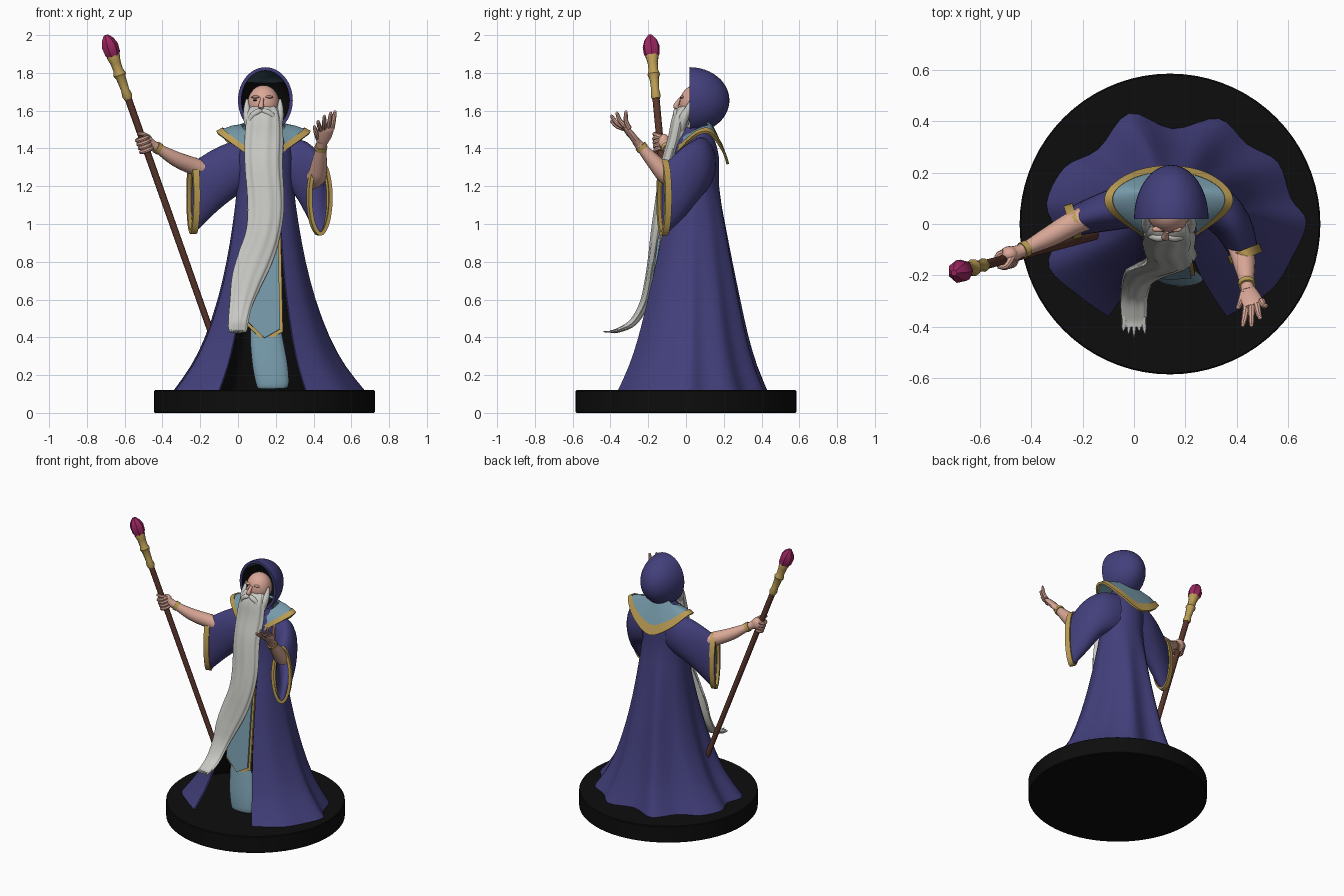
import bpy, bmesh, math
from mathutils import Vector, Matrix

if "Cube" in bpy.data.objects:
    bpy.data.objects.remove(bpy.data.objects["Cube"])


def mat(name, r, g, b):
    m = bpy.data.materials.new(name)
    m.diffuse_color = (r, g, b, 1)
    m.use_nodes = True
    m.node_tree.nodes["Principled BSDF"].inputs["Base Color"].default_value = m.diffuse_color
    return m


PURPLE = mat("purple cloth", .055, .05, .2)
TEAL = mat("pale teal cloth", .18, .32, .4)
DTEAL = mat("dark teal lining", .035, .07, .09)
GOLD = mat("gold trim", .5, .34, .09)
SKIN = mat("skin", .7, .39, .31)
HAIR = mat("grey beard", .58, .58, .55)
WOOD = mat("brown wood", .1, .037, .024)
GEM = mat("magenta gem", .33, .02, .12)
BLACK = mat("black", .004, .004, .004)
TAU = math.tau


def finish(name, bm, mats):
    bmesh.ops.recalc_face_normals(bm, faces=bm.faces[:])
    me = bpy.data.meshes.new(name)
    bm.to_mesh(me)
    bm.free()
    for m in mats:
        me.materials.append(m)
    ob = bpy.data.objects.new(name, me)
    bpy.context.collection.objects.link(ob)
    return ob


def solidify(ob, thick, inner=0):
    s = ob.modifiers.new("thickness", 'SOLIDIFY')
    s.thickness, s.offset, s.material_offset = thick, -1, inner


def spline(pts, k):
    out, n = [], len(pts)
    for i in range(n - 1):
        q = [pts[max(0, min(n - 1, i + o))] for o in (-1, 0, 1, 2)]
        for s in range(k):
            t = s / k
            out.append(tuple(.5 * (2*b + (c-a)*t + (2*a-5*b+4*c-d)*t*t + (3*b-a-3*c+d)*t**3)
                             for a, b, c, d in zip(*q)))
    return out + [tuple(pts[-1])]


def loft(name, rings, mats, closed=True, caps=False, pick=lambda i: 0):
    bm = bmesh.new()
    vs = [[bm.verts.new(p) for p in r] for r in rings]
    n = len(vs[0])
    for i in range(len(vs) - 1):
        for j in range(n if closed else n - 1):
            k = (j + 1) % n
            f = bm.faces.new((vs[i][j], vs[i][k], vs[i+1][k], vs[i+1][j]))
            f.material_index = pick(i)
    if caps:
        bm.faces.new(vs[0])
        bm.faces.new(vs[-1])
    return finish(name, bm, mats)


def tube(name, rows, m, k=4, n=12, ref=(1, 0, 0), groove=0):
    """Rows are x, y, z, half width along ref, half thickness."""
    rows = spline([r if len(r) == 5 else (*r, r[3]) for r in rows], k)
    P, rings = [Vector(r[:3]) for r in rows], []
    for i, r in enumerate(rows):
        t = (P[min(i + 1, len(P) - 1)] - P[max(i - 1, 0)]).normalized()
        u = Vector(ref)
        u = (u - t * u.dot(t)).normalized()
        v = t.cross(u)
        ring = []
        for j in range(n):
            a = TAU * j / n
            g = 1 + groove * math.cos(9 * a + .5 * math.sin(i * .35))
            ring.append(P[i] + u * r[3] * g * math.cos(a) + v * r[4] * g * math.sin(a))
        rings.append(ring)
    return loft(name, rings, [m], caps=True)


def ball(name, loc, size, m, seg=20):
    bm = bmesh.new()
    bmesh.ops.create_uvsphere(bm, u_segments=seg, v_segments=seg // 2, radius=1,
                              matrix=Matrix.Translation(loc) @ Matrix.Diagonal((*size, 1)))
    return finish(name, bm, [m])


# Round base
loft("base", [[(.14 + r*math.cos(TAU*j/72), r*math.sin(TAU*j/72), z) for j in range(72)]
              for r, z in ((.58, 0), (.585, .005), (.585, .115), (.58, .12))], [BLACK], caps=True)

# Robe: a wavy hem gathered into an oval chest, open at the front
hem = spline([(-.1, -.36), (-.2, -.29), (-.33, -.17), (-.3, -.04), (-.34, .08), (-.27, .22),
              (-.14, .29), (-.02, .43), (.15, .37), (.33, .41), (.44, .31), (.56, .24),
              (.61, .1), (.67, .01), (.62, -.12), (.53, -.26), (.36, -.36)], 4)
rings = []
for z, kx, ky, s in spline([(.12, 1, 1, 1), (.25, .73, .8, 1), (.4, .51, .63, 1), (.6, .31, .46, 1),
                            (.8, .17, .3, 1), (1, .07, .15, 1), (1.2, 0, 0, 1), (1.35, 0, 0, 1),
                            (1.45, 0, 0, .8), (1.51, 0, 0, .5)], 2):
    ring = []
    for x, y in hem:
        d = Vector((x - .15, y - .03)).normalized()
        tx, ty = .145 + .15 * s * d.x, .045 + .13 * s * d.y
        ring.append((tx + (x - tx) * kx, ty + (y - ty) * ky, z))
    rings.append(ring)
solidify(loft("robe", rings, [PURPLE, BLACK], closed=False), .012, 1)


# Wide hanging sleeves with gold cuffs: x, y, top, bottom, half width
def sleeve(name, rows):
    rows = spline(rows, 4)
    T = [Vector((b[0] - a[0], b[1] - a[1], 0)).normalized() for a, b in zip(rows, rows[1:])]
    T.append(T[-1])
    e = T[-1] * .035
    x, y, t, b, w = rows[-1]
    rows += [(x, y, t + .012, b - .012, w + .01), (x + e.x, y + e.y, t + .012, b - .012, w + .01)]
    T += [T[-1]] * 2
    rings = []
    for (x, y, t, b, w), d in zip(rows, T):
        rings.append([(x - d.y*w*math.cos(a), y + d.x*w*math.cos(a), (t+b)/2 + (t-b)/2*math.sin(a))
                      for a in (TAU * j / 28 for j in range(28))])
    n = len(rows)
    solidify(loft(name, rings, [PURPLE, GOLD, PURPLE, GOLD], pick=lambda i: int(i >= n - 3)), .02, 2)


sleeve("left_sleeve", [(.06, .08, 1.46, 1.18, .08), (-.02, .07, 1.44, 1.14, .085),
                       (-.12, .045, 1.40, 1.06, .075), (-.22, .015, 1.34, .96, .06)])
sleeve("right_sleeve", [(.23, .08, 1.46, 1.18, .08), (.32, .06, 1.45, 1.14, .085),
                        (.385, -.01, 1.41, 1.04, .075), (.425, -.1, 1.33, .95, .058)])

# Collar with gold edge, mirrored about the body line; offset, y, z
inner = [(.07, -.03, 1.47), (.11, .07, 1.51), (.11, .12, 1.53), (.07, .12, 1.55), (0, .13, 1.55)]
outer = [(.1, -.05, 1.375), (.23, .05, 1.47), (.235, .13, 1.48), (.14, .2, 1.39), (0, .225, 1.32)]


def around(half):
    return spline([(.135 - d, y, z) for d, y, z in half]
                  + [(.135 + d, y, z) for d, y, z in half[-2::-1]], 5)


A, B = around(inner), around(outer)
rings = [[Vector(a).lerp(Vector(b), t) + Vector((0, 0, h)) for a, b in zip(A, B)]
         for t, h in ((0, 0), (.4, .012), (.78, .008), (.79, .016), (1.03, .006))]
solidify(loft("collar", rings, [TEAL, GOLD], closed=False, pick=lambda i: int(i >= 2)), .014)

# Hood: half an egg cut flat at the face
bm = bmesh.new()
bmesh.ops.create_uvsphere(bm, u_segments=40, v_segments=24, radius=1,
                          matrix=Matrix.Translation((.145, .02, 1.655)) @ Matrix.Diagonal((.145, .21, .175, 1)))
bmesh.ops.bisect_plane(bm, geom=bm.verts[:] + bm.edges[:] + bm.faces[:], dist=1e-4,
                       plane_co=(0, .019, 0), plane_no=(0, -1, 0), clear_outer=True)
for f in bm.faces:
    f.material_index = int(f.calc_center_median().z > 1.765)
solidify(finish("hood", bm, [PURPLE, PURPLE, BLACK, DTEAL]), .018, 2)

# Head and face
ball("head", (.135, .05, 1.635), (.085, .085, .1), SKIN, 28)
tube("nose", [(.128, -.028, 1.665, .009), (.124, -.045, 1.64, .012), (.122, -.052, 1.622, .015),
              (.124, -.035, 1.608, .008)], SKIN, 3)
for i, x in enumerate((.093, .163)):
    ball(f"eye_{i}", (x, -.019, 1.655), (.013, .007, .005), BLACK, 12)
    ball(f"brow_{i}", (x, -.02, 1.672), (.024, .012, .008), SKIN, 12)

# Long swept beard, moustache and loose strands
tube("beard", [(.135, 0, 1.615, .07, .025), (.135, -.025, 1.565, .09, .045), (.135, -.05, 1.45, .1, .045),
               (.135, -.09, 1.3, .097, .045), (.145, -.125, 1.1, .095, .04), (.13, -.15, .95, .09, .036),
               (.09, -.17, .82, .09, .03), (.045, -.19, .7, .08, .028), (.015, -.22, .58, .06, .025),
               (0, -.28, .48, .052, .02), (0, -.36, .437, .048, .012), (0, -.4, .43, .035, .007)],
     HAIR, 5, 54, groove=.05)
for s in (-1, 1):
    tube("moustache", [(.127, -.045, 1.6, .012), (.127 + .03*s, -.052, 1.59, .018),
                       (.13 + .065*s, -.045, 1.555, .014), (.13 + .075*s, -.045, 1.49, .003)],
         HAIR, 4, 10, (0, 1, 0))
    tube("sideburn", [(.135 + .088*s, .03, 1.66, .006), (.135 + .088*s, .012, 1.61, .018),
                      (.135 + .08*s, -.015, 1.55, .025), (.135 + .075*s, -.03, 1.47, .006)], HAIR)
for i in range(5):
    x = -.036 + .018 * i
    tube(f"beard_strand_{i}", [(x, -.35, .44, .011, .007), (x*1.1, -.4, .43, .009, .005),
                               (x*1.2, -.415 - .012*(i % 3), .43, .002)], HAIR, 3, 8)


# Front cloth panels hanging in the robe opening
def panel(name, pts, y, m, thick=.012):
    bm = bmesh.new()
    bm.faces.new([bm.verts.new((px, y - .13 * (1 - pz), pz)) for px, pz in pts])
    solidify(finish(name, bm, [m]), thick)


panel("tabard_trim", [(.05, 1.02), (.225, 1.02), (.238, .43), (.14, .377), (.04, .47)], -.126, GOLD)
panel("tabard", [(.06, 1.02), (.212, 1.02), (.223, .445), (.14, .397), (.05, .485)], -.139, TEAL)
tube("under_tabard", [(.14, -.15, .55, .07, .02), (.15, -.18, .4, .085, .025), (.17, -.205, .25, .092, .028),
                      (.185, -.215, .15, .085, .028), (.187, -.215, .13, .07, .02)], TEAL, 4, 16)

# Staff with gold head and faceted gem
foot, tip = Vector((-.13, -.04, .39)), Vector((-.7, -.19, 2))


def shaft(name, rows, m, n=12):
    return tube(name, [(*foot.lerp(tip, t), r) for t, r in rows], m, 1, n)


shaft("staff", [(0, .017), (.8, .019)], WOOD)
shaft("staff_head", [(.79, .021), (.8, .027), (.82, .022), (.86, .026), (.87, .034), (.885, .026),
                     (.91, .028), (.93, .036), (.945, .03)], GOLD, 10)
shaft("gem", [(.915, .022), (.94, .043), (.965, .046), (.985, .034), (1, .012)], GEM, 7)

# Left arm gripping the staff
tube("left_arm", [(-.08, .06, 1.25, .045), (-.22, .01, 1.3, .047), (-.33, -.05, 1.345, .04),
                  (-.43, -.1, 1.405, .026), (-.475, -.118, 1.43, .032)], SKIN, 4, 16, (0, 0, 1))
tube("left_bracelet", [(-.415, -.093, 1.396, .032), (-.435, -.102, 1.408, .032)], GOLD, 1, 14, (0, 0, 1))
ball("left_palm", (-.485, -.118, 1.435), (.036, .032, .042), SKIN)
axis = (tip - foot).normalized()
e1 = Vector((0, 1, 0))
e1 = (e1 - axis * e1.dot(axis)).normalized()
e2 = axis.cross(e1)
for i in range(4):
    c = foot.lerp(tip, .622 + .0125 * i)
    arc = [c + (e1 * math.cos(a) + e2 * math.sin(a)) * .029 for a in (TAU * j / 8 for j in range(7))]
    tube(f"left_finger_{i}", [(*p, .012) for p in arc], SKIN, 2, 8, axis)
tube("left_thumb", [(-.475, -.13, 1.46, .014), (-.5, -.165, 1.475, .012), (-.53, -.165, 1.48, .008)],
     SKIN, 3, 8, (0, 0, 1))

# Right arm raised with an open hand
tube("right_arm", [(.37, .02, 1.22, .045), (.415, -.09, 1.25, .05), (.43, -.16, 1.32, .042),
                   (.44, -.24, 1.41, .026), (.445, -.265, 1.44, .03, .022)], SKIN, 4, 16)
tube("right_bracelet", [(.438, -.228, 1.397, .034), (.44, -.242, 1.414, .033)], GOLD, 1, 14)
tube("right_palm", [(.443, -.25, 1.42, .026, .02), (.452, -.28, 1.46, .04, .02),
                    (.465, -.31, 1.5, .042, .016), (.468, -.32, 1.515, .034, .01)], SKIN, 4, 14)
tips = [(.515, -.32, 1.6), (.492, -.37, 1.592), (.457, -.4, 1.575), (.423, -.4, 1.545), (.403, -.33, 1.52)]
roots = [(.497, -.3, 1.505), (.478, -.312, 1.51), (.457, -.318, 1.508), (.438, -.31, 1.5), (.425, -.268, 1.45)]
for i, (a, b) in enumerate(zip(roots, tips)):
    a, b = Vector(a), Vector(b)
    m = a.lerp(b, .5) + Vector((0, -.008, -.006))
    tube(f"right_finger_{i}", [(*a, .014), (*m, .012), (*a.lerp(b, .9), .009), (*b, .004)], SKIN, 3, 8)

# Apply thickness and smooth everything except sharp edges
bpy.ops.object.select_all(action='SELECT')
bpy.context.view_layer.objects.active = bpy.data.objects["base"]
bpy.ops.object.convert(target='MESH')
bpy.ops.object.shade_smooth_by_angle(angle=math.radians(38))
